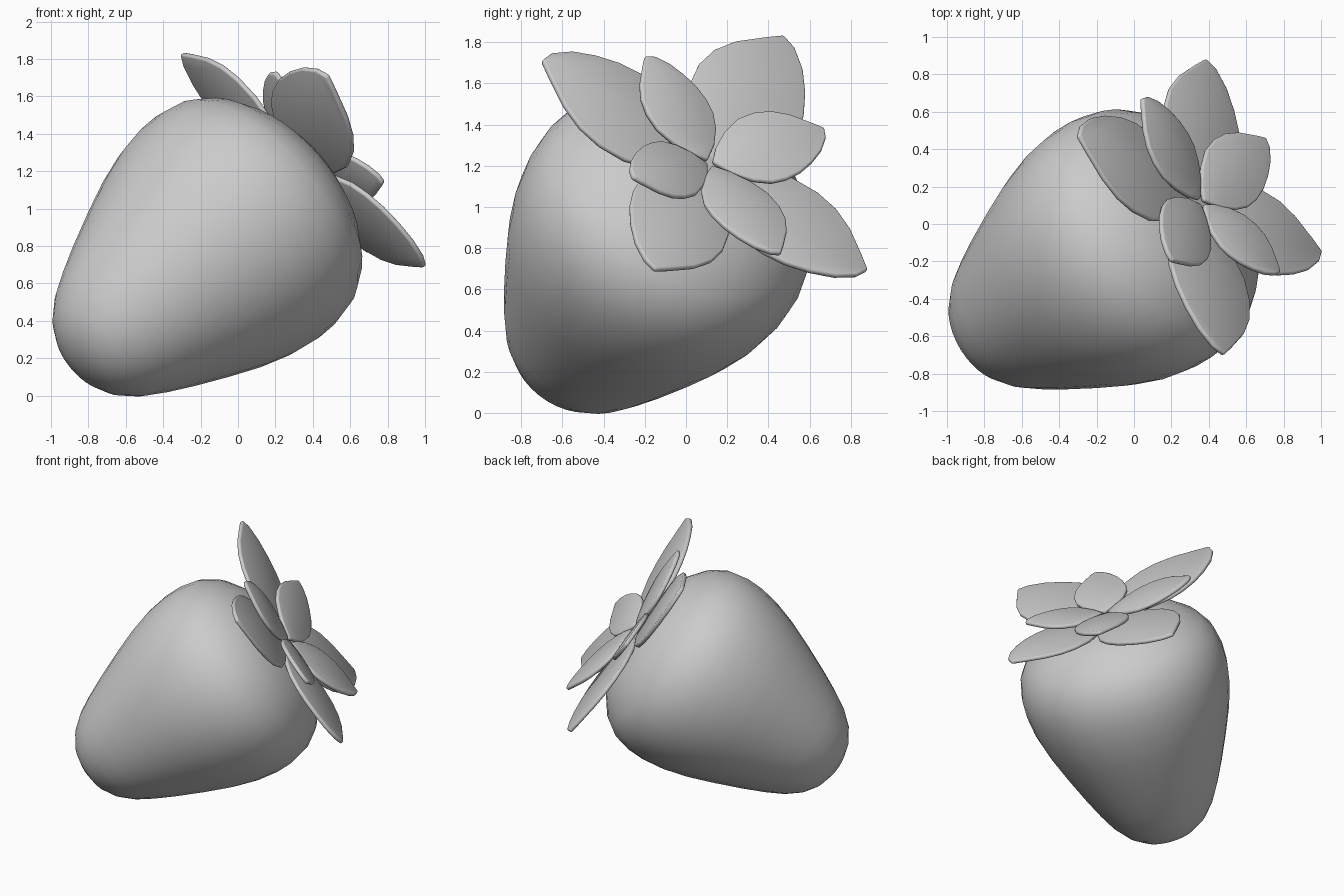
import bpy, bmesh, math
from mathutils import Vector

if "Cube" in bpy.data.objects:
    bpy.data.objects.remove(bpy.data.objects["Cube"])

CROWN = Vector((0.37, 0.12, 1.22))              # where the leaves meet
AXIS = Vector((0.69, 0.42, 0.59)).normalized()  # from berry tip to crown
SIDE = AXIS.cross(Vector((0, 0, 1))).normalized()
UP = SIDE.cross(AXIS)


def make_object(name, bm, angle):
    bmesh.ops.recalc_face_normals(bm, faces=bm.faces[:])
    mesh = bpy.data.meshes.new(name)
    bm.to_mesh(mesh)
    bm.free()
    obj = bpy.data.objects.new(name, mesh)
    bpy.context.collection.objects.link(obj)
    bpy.ops.object.select_all(action='DESELECT')
    obj.select_set(True)
    bpy.context.view_layer.objects.active = obj
    bpy.ops.object.shade_smooth_by_angle(angle=math.radians(angle))
    return obj


# Berry: profile (distance along the axis, radius) turned around the tilted axis
profile = [(-0.03, 0), (-0.04, 0.2), (-0.07, 0.38), (-0.14, 0.515), (-0.24, 0.637),
           (-0.35, 0.706), (-0.48, 0.733), (-0.6, 0.733), (-0.75, 0.71),
           (-0.92, 0.66), (-1.1, 0.59), (-1.3, 0.505), (-1.45, 0.435),
           (-1.57, 0.37), (-1.67, 0.29), (-1.735, 0.2), (-1.77, 0.1), (-1.78, 0)]
bm = bmesh.new()
verts = [bm.verts.new(CROWN + AXIS * t + UP * r) for t, r in profile]
edges = [bm.edges.new(pair) for pair in zip(verts, verts[1:])]
bmesh.ops.spin(bm, geom=verts + edges, cent=CROWN, axis=AXIS,
               angle=2 * math.pi, steps=36, use_duplicate=False)
bmesh.ops.remove_doubles(bm, verts=bm.verts[:], dist=0.001)
make_object("berry", bm, 60)

# Leaf outline: (along the leaf, across it), as fractions of its length
outline = [(0.03, 0), (0.12, 0.11), (0.25, 0.21), (0.4, 0.28), (0.55, 0.29),
           (0.68, 0.26), (0.8, 0.19), (0.93, 0.07), (1, 0), (0.97, -0.08),
           (0.88, -0.17), (0.76, -0.24), (0.63, -0.29), (0.5, -0.31),
           (0.38, -0.3), (0.25, -0.24), (0.13, -0.14)]


def leaf(name, tip, drop):
    base = CROWN - AXIS * drop
    along = Vector(tip) - base
    across = AXIS.cross(along).normalized() * along.length
    bm = bmesh.new()
    bm.faces.new([bm.verts.new(base + along * a + across * b) for a, b in outline])
    obj = make_object(name, bm, 50)
    solid = obj.modifiers.new("thickness", 'SOLIDIFY')
    solid.thickness = 0.03
    solid.offset = 0
    bevel = obj.modifiers.new("soft_edge", 'BEVEL')
    bevel.width = 0.011
    bevel.segments = 2
    bevel.limit_method = 'ANGLE'
    bevel.angle_limit = math.radians(60)


# Four large leaves lie low, four small ones rise slightly between them
large_tips = [(1.0, -0.15, 0.69), (0.38, 0.88, 0.69), (0.48, -0.70, 1.71), (-0.30, 0.47, 1.83)]
small_tips = [(0.04, 0.67, 1.38), (0.70, 0.46, 0.77), (0.78, -0.26, 1.14), (0.20, -0.20, 1.73)]
for i, tip in enumerate(large_tips):
    leaf(f"large_leaf_{i + 1}", tip, 0.055)
for i, tip in enumerate(small_tips):
    leaf(f"small_leaf_{i + 1}", tip, 0.02)
